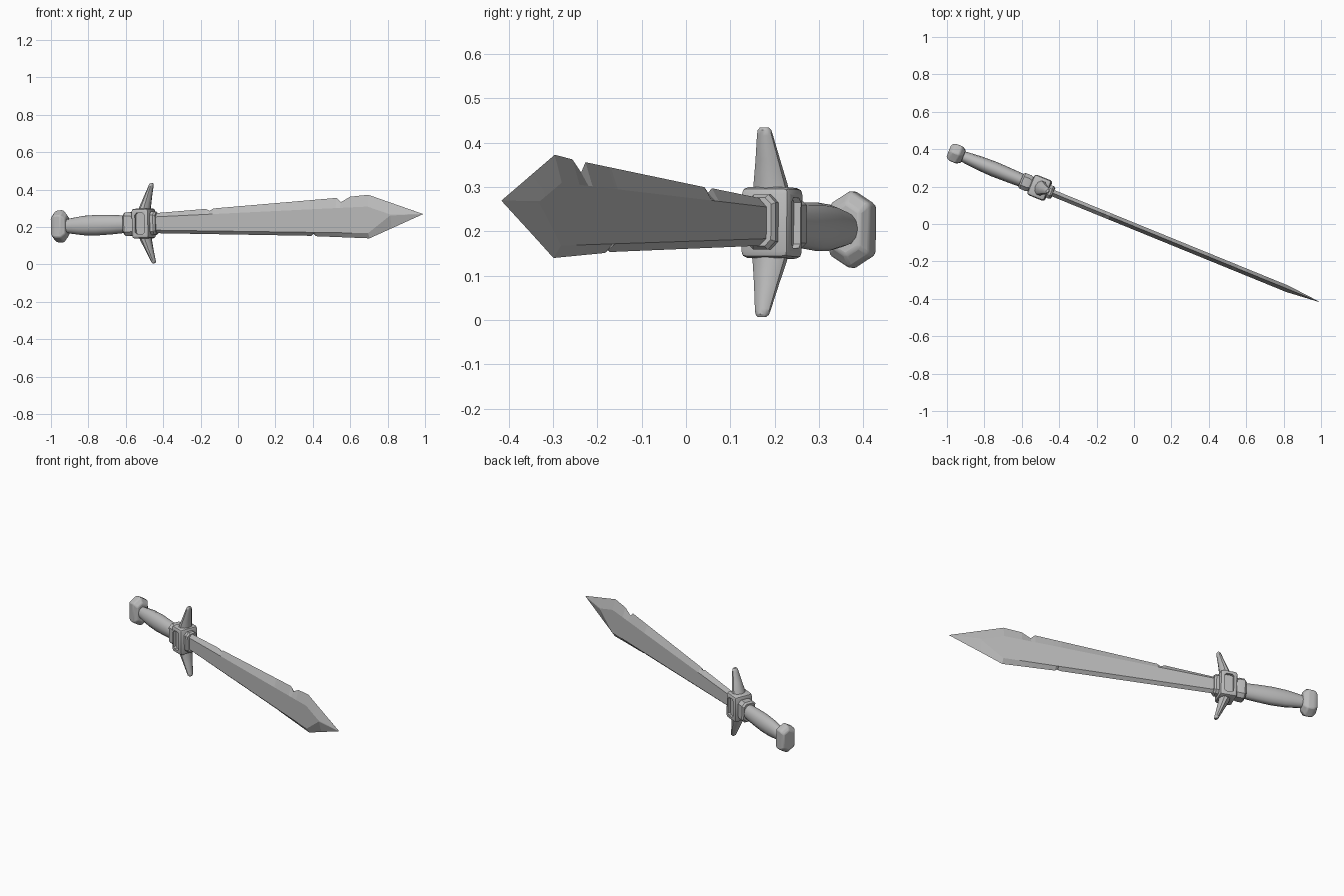
import bpy, bmesh, math
from mathutils import Matrix, Vector

if "Cube" in bpy.data.objects:
    bpy.data.objects.remove(bpy.data.objects["Cube"])

steel = bpy.data.materials.new("steel_grey")
steel.diffuse_color = (0.5, 0.5, 0.5, 1)
steel.use_nodes = True
steel.node_tree.nodes["Principled BSDF"].inputs["Base Color"].default_value = steel.diffuse_color

# Local frame: x along the sword, y through its thickness, z across its width
POSE = (Matrix.Translation((0, -0.012, 0.236))
        @ Matrix.Rotation(math.radians(-22.2), 4, 'Z')
        @ Matrix.Rotation(math.radians(-1.8), 4, 'Y'))


def finish(name, bm, angle=30, bevel=0.0):
    bmesh.ops.recalc_face_normals(bm, faces=bm.faces)
    me = bpy.data.meshes.new(name)
    bm.to_mesh(me)
    bm.free()
    ob = bpy.data.objects.new(name, me)
    ob.matrix_world = POSE
    me.materials.append(steel)
    bpy.context.collection.objects.link(ob)
    if bevel:
        mod = ob.modifiers.new("rounding", 'BEVEL')
        mod.width, mod.segments, mod.limit_method = bevel, 2, 'ANGLE'
    bpy.ops.object.select_all(action='DESELECT')
    ob.select_set(True)
    bpy.context.view_layer.objects.active = ob
    bpy.ops.object.shade_smooth_by_angle(angle=math.radians(angle))
    return ob


def loft(rings):
    """Skin rings of equal size and cap both ends."""
    bm = bmesh.new()
    rows = [[bm.verts.new(p) for p in ring] for ring in rings]
    n = len(rows[0])
    for a, b in zip(rows, rows[1:]):
        for i in range(n):
            j = (i + 1) % n
            bm.faces.new((a[i], a[j], b[j], b[i]))
    bm.faces.new(rows[0])
    bm.faces.new(rows[-1])
    bmesh.ops.remove_doubles(bm, verts=bm.verts, dist=1e-5)
    return bm


def ellipse(u, ry, rz, n=12):
    return [(u, ry * math.cos(2 * math.pi * i / n), rz * math.sin(2 * math.pi * i / n))
            for i in range(n)]


def chamfered(u, ry, rz, c):
    return [(u, y, z) for y, z in (
        (ry, rz - c), (ry - c, rz), (c - ry, rz), (-ry, rz - c),
        (-ry, c - rz), (c - ry, -rz), (ry - c, -rz), (ry, c - rz))]


# Blade: hexagonal section with nicks in both edges
def at(points, u):
    for (a, p), (b, q) in zip(points, points[1:]):
        if u <= b:
            return p + (q - p) * (u - a) / (b - a)
    return points[-1][1]


TOP = [(-.51, .052), (-.184, .067), (-.162, .056), (-.14, .068), (.572, .102),
       (.597, .078), (.65, .106), (.756, .113), (1.07, 0)]
LOW = [(-.51, -.052), (.421, -.096), (.433, -.086), (.449, -.099), (.756, -.12), (1.07, 0)]
RIDGE_TOP = [(-.51, .033), (.756, .05), (.886, .004), (1.07, 0)]
RIDGE_LOW = [(-.51, -.036), (.756, -.092), (.886, -.002), (1.07, 0)]
HALF = [(-.51, .018), (.886, .018), (1.07, .001)]
stations = sorted({u for line in (TOP, LOW, RIDGE_TOP) for u, _ in line})
rings = []
for u in stations:
    h, rt, rl = at(HALF, u), at(RIDGE_TOP, u), at(RIDGE_LOW, u)
    rings.append([(u, 0, at(TOP, u)), (u, h, rt), (u, h, rl),
                  (u, 0, at(LOW, u)), (u, -h, rl), (u, -h, rt)])
finish("blade", loft(rings), 3)

# Guard block with a framed slot on each broad side
bm = bmesh.new()
bmesh.ops.create_cube(bm, size=1)
bmesh.ops.transform(bm, verts=bm.verts,
                    matrix=Matrix.Translation((-.545, 0, 0)) @ Matrix.Diagonal((.1, .118, .16, 1)))
bmesh.ops.bevel(bm, geom=[e for e in bm.edges], offset=.015, segments=2,
                affect='EDGES', profile=.5)
bm.normal_update()
sides = [f for f in bm.faces if abs(f.normal.y) > .99 and f.calc_area() > .003]
bmesh.ops.inset_individual(bm, faces=sides, thickness=.012)
for f in sides:
    corners = list(f.verts)
    bmesh.ops.bevel(bm, geom=corners, offset=.01, segments=1, affect='VERTICES')
bm.normal_update()
slots = [f for f in bm.faces if abs(f.normal.y) > .99 and abs(f.calc_center_median().z) < .005
         and abs(f.calc_center_median().x + .545) < .005]
for f in slots:
    out = bmesh.ops.extrude_discrete_faces(bm, faces=[f])["faces"][0]
    for v in out.verts:
        v.co.y *= .72
finish("guard_block", bm, 35)

# Collars either side of the block
finish("blade_collar", loft([chamfered(-.505, .036, .062, .018), chamfered(-.478, .036, .062, .018),
                             chamfered(-.468, .029, .055, .015)]), 30)
finish("grip_collar", loft([chamfered(-.652, .038, .054, .018), chamfered(-.642, .045, .063, .02),
                            chamfered(-.612, .045, .063, .02), chamfered(-.59, .038, .056, .018)]), 30)

# Cross-guard arms, leaning towards the blade
for name, s in (("upper_arm", 1), ("lower_arm", -1)):
    rings = []
    for z, u, ru, rv in ((.06, -.54, .034, .044), (.085, -.535, .031, .040), (.14, -.517, .022, .029),
                         (.195, -.498, .014, .019), (.208, -.494, .012, .016), (.214, -.493, .007, .010)):
        rings.append([(u + ru * math.cos(i * math.pi / 5), rv * math.sin(i * math.pi / 5), s * z)
                      for i in range(10)])
    finish(name, loft(rings), 40)

# Barrel-shaped grip
finish("grip", loft([ellipse(u, ry, rz) for u, ry, rz in (
    (-1.0, .028, .034), (-.96, .032, .042), (-.89, .038, .052), (-.81, .041, .055),
    (-.73, .039, .052), (-.63, .035, .045))]), 40)

# Hexagonal pommel
def hexagon(u, k):
    return [(u, y * k, z * k) for y, z in ((0, .088), (.049, .058), (.049, -.058),
                                           (0, -.088), (-.049, -.058), (-.049, .058))]


finish("pommel", loft([hexagon(-1.068, .72), hexagon(-1.052, .95), hexagon(-1.038, 1),
                       hexagon(-1.008, 1), hexagon(-.985, .68)]), 30, .006)
